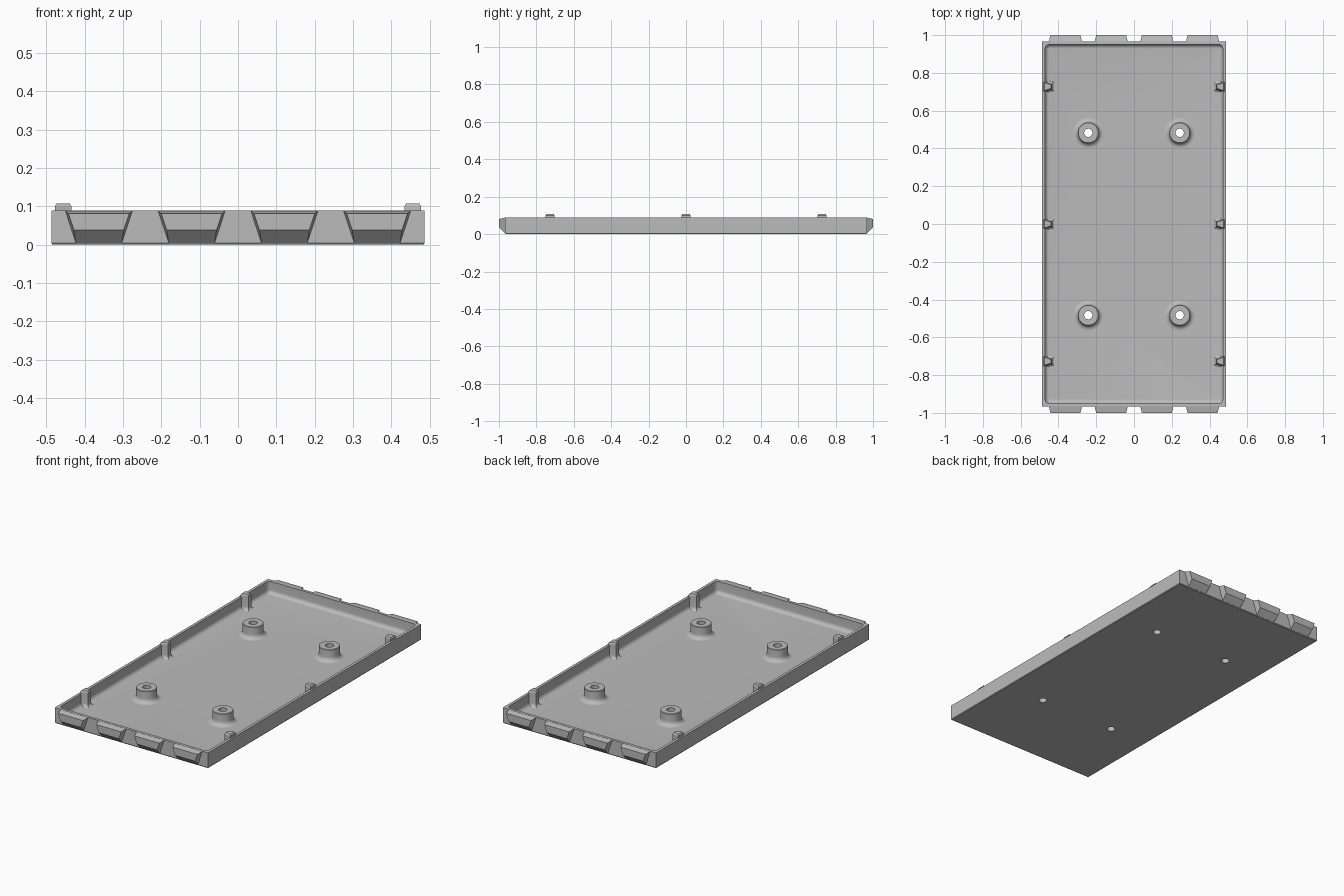
import bpy, bmesh, math

if "Cube" in bpy.data.objects:
    bpy.data.objects.remove(bpy.data.objects["Cube"])

grey = bpy.data.materials.new("plain_grey")
grey.diffuse_color = (0.5, 0.5, 0.5, 1)
grey.use_nodes = True
grey.node_tree.nodes["Principled BSDF"].inputs["Base Color"].default_value = grey.diffuse_color

HX, HY, TOP, FLOOR = 0.487, 0.967, 0.089, 0.02
WALL = 0.016
BORE = 0.022


def finish(name, bm, smooth=True):
    bmesh.ops.recalc_face_normals(bm, faces=bm.faces[:])
    me = bpy.data.meshes.new(name)
    bm.to_mesh(me)
    bm.free()
    me.materials.append(grey)
    ob = bpy.data.objects.new(name, me)
    bpy.context.collection.objects.link(ob)
    if smooth:
        shade(ob)
    return ob


def shade(ob):
    bpy.ops.object.select_all(action='DESELECT')
    ob.select_set(True)
    bpy.context.view_layer.objects.active = ob
    bpy.ops.object.shade_smooth_by_angle(angle=math.radians(32))


def loft(name, rings, smooth=True):
    """Skin closed rings of equal point count and cap both ends."""
    bm = bmesh.new()
    loops = [[bm.verts.new(p) for p in ring] for ring in rings]
    n = len(loops[0])
    for a, b in zip(loops, loops[1:]):
        for i in range(n):
            j = (i + 1) % n
            bm.faces.new((a[i], a[j], b[j], b[i]))
    bm.faces.new(loops[0])
    bm.faces.new(loops[-1])
    return finish(name, bm, smooth)


def rect(hx, hy, z):
    return [(-hx, -hy, z), (hx, -hy, z), (hx, hy, z), (-hx, hy, z)]


def round_rect(hx, hy, r, z, seg=6):
    pts = []
    for k, (sx, sy) in enumerate(((1, 1), (-1, 1), (-1, -1), (1, -1))):
        for i in range(seg + 1):
            a = math.pi / 2 * (k + i / seg)
            pts.append((sx * (hx - r) + r * math.cos(a),
                        sy * (hy - r) + r * math.sin(a), z))
    return pts


def cut(ob, cutter):
    cutter.hide_render = True
    mod = ob.modifiers.new("cut", 'BOOLEAN')
    mod.operation = 'DIFFERENCE'
    mod.solver = 'EXACT'
    mod.object = cutter
    bpy.context.view_layer.objects.active = ob
    bpy.ops.object.modifier_apply(modifier=mod.name)
    bpy.data.objects.remove(cutter)


# Tray: box with a thin bottom chamfer, hollowed by a cavity with a floor fillet
tray = loft("tray", [rect(HX - 0.003, HY - 0.003, 0), rect(HX, HY, 0.004),
                     rect(HX, HY, TOP)], False)
R = 0.022
ix, iy = HX - WALL, HY - WALL
rings = []
for i in range(7):
    a = math.pi / 2 * i / 6
    d = R * (1 - math.sin(a))
    rings.append(round_rect(ix - d, iy - d, 0.026 - d, FLOOR + R * (1 - math.cos(a))))
rings.append(round_rect(ix, iy, 0.026, TOP + 0.05))
cut(tray, loft("cavity_cutter", rings, False))

# Screw bosses with a bored centre and a flared foot
profile = [(BORE, FLOOR - 0.001), (BORE, 0.088), (0.053, 0.088), (0.055, 0.086)]
for i in range(7):
    a = math.pi / 2 * i / 6
    profile.append((0.055 + 0.025 * (1 - math.cos(a)), FLOOR + 0.025 * (1 - math.sin(a))))
SEG = 32


def circle(cx, cy, r, z):
    return [(cx + r * math.cos(2 * math.pi * i / SEG),
             cy + r * math.sin(2 * math.pi * i / SEG), z) for i in range(SEG)]


for cx in (-0.242, 0.242):
    for cy in (-0.483, 0.483):
        cut(tray, loft("hole_cutter", [circle(cx, cy, BORE, -0.05),
                                       circle(cx, cy, BORE, 0.06)], False))
        bm = bmesh.new()
        loops = [[bm.verts.new(p) for p in circle(cx, cy, r, z)] for r, z in profile]
        for a, b in zip(loops, loops[1:]):
            for i in range(SEG):
                j = (i + 1) % SEG
                bm.faces.new((a[i], a[j], b[j], b[i]))
        finish("screw_boss", bm)
shade(tray)

# Wall pegs: tapered columns rising just above the rim
for side in (-1, 1):
    for cy in (-0.727, 0, 0.727):
        rings = []
        for off, z in ((0.012, FLOOR - 0.001), (0.005, 0.023), (0.001, 0.03),
                       (0, 0.038), (0, 0.1), (-0.005, 0.107)):
            xo = 0.478 + min(off, 0)
            xi = 0.434 - off
            wo, wi = 0.025 + off, 0.014 + off
            rings.append([(side * xo, cy - wo, z), (side * xo, cy + wo, z),
                          (side * xi, cy + wi, z), (side * xi, cy - wi, z)])
        loft("wall_peg", rings)

# End tabs: tapered wedges with a sloped underside on both short ends
for end in (-1, 1):
    for cx in (-0.363, -0.121, 0.121, 0.363):
        def section(y, zb, zt, inset):
            half = lambda z: 0.06 + 0.0275 * (z - 0.005) / 0.083 - inset
            return [(cx - half(zb), end * y, zb), (cx + half(zb), end * y, zb),
                    (cx + half(zt), end * y, zt), (cx - half(zt), end * y, zt)]
        loft("end_tab", [section(HY - 0.004, 0.005, 0.088, 0),
                         section(HY, 0.005, 0.088, 0),
                         section(1.0, 0.038, 0.081, 0.006)], False)
